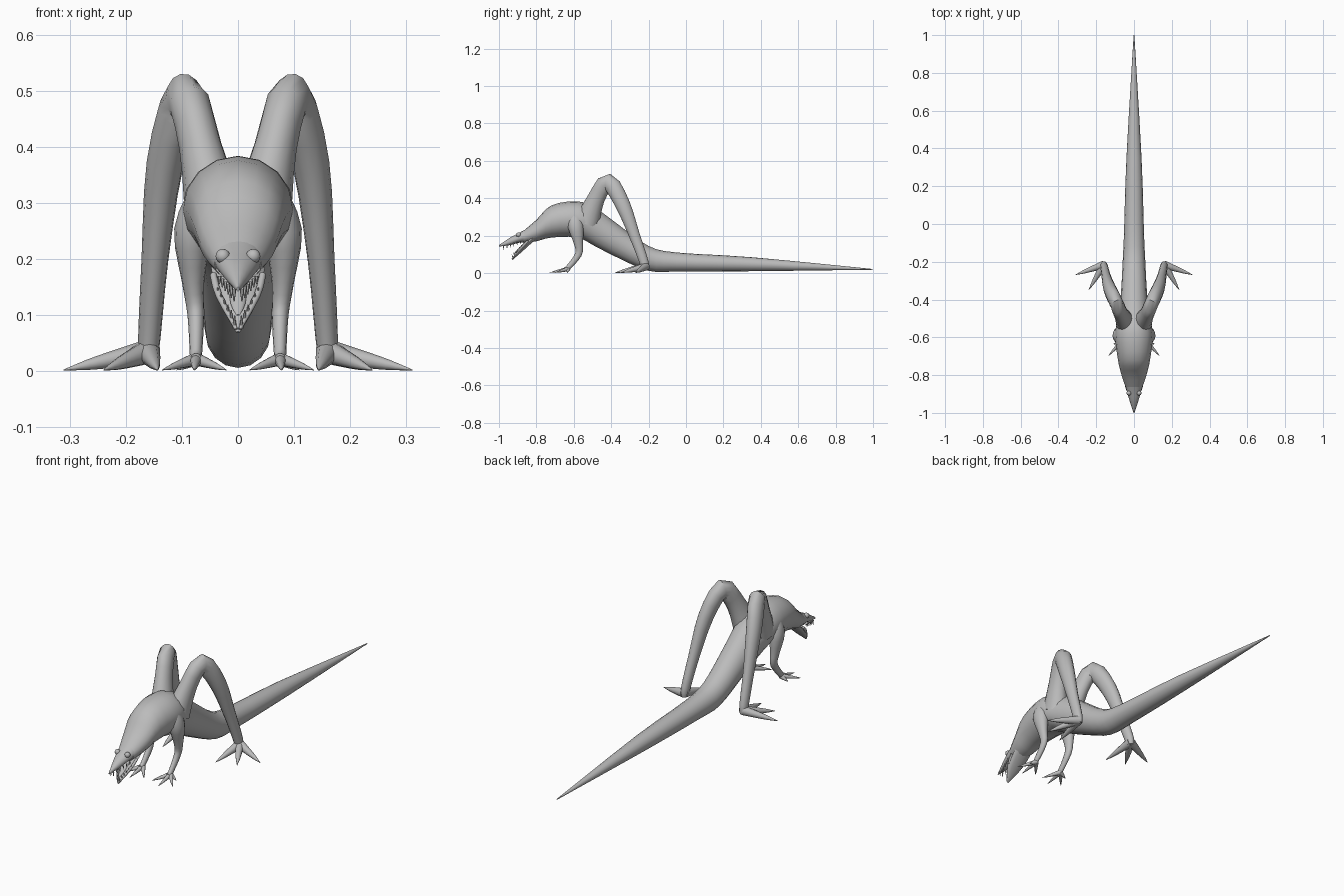
import bpy, bmesh, math
from mathutils import Vector

cube = bpy.data.objects.get("Cube")
if cube:
    bpy.data.objects.remove(cube, do_unlink=True)

GREY = (.5, .5, .5, 1)
skin = bpy.data.materials.new("grey_skin")
skin.use_nodes = True
skin.diffuse_color = GREY
skin.node_tree.nodes["Principled BSDF"].inputs["Base Color"].default_value = GREY

SIDE_AXIS = Vector((1, 0, 0))
LENGTH_AXIS = Vector((0, 1, 0))
UP_AXIS = Vector((0, 0, 1))


def finish(name, bm):
    """Turn a bmesh into a smooth shaded object."""
    bmesh.ops.recalc_face_normals(bm, faces=bm.faces)
    mesh = bpy.data.meshes.new(name)
    bm.to_mesh(mesh)
    bm.free()
    mesh.materials.append(skin)
    obj = bpy.data.objects.new(name, mesh)
    bpy.context.collection.objects.link(obj)
    bpy.ops.object.select_all(action="DESELECT")
    obj.select_set(True)
    bpy.context.view_layer.objects.active = obj
    bpy.ops.object.shade_smooth_by_angle(angle=math.radians(50))


def smooth_path(rows, steps=3):
    """Catmull-Rom interpolation of rows of numbers."""
    padded = [rows[0], *rows, rows[-1]]
    result = []
    for before, start, end, after in zip(padded, padded[1:], padded[2:], padded[3:]):
        for k in range(steps):
            t = k / steps
            result.append([
                q + t / 2 * (r - p + t * (2 * p - 5 * q + 4 * r - s + t * (3 * (q - r) + s - p)))
                for p, q, r, s in zip(before, start, end, after)])
    return result + [rows[-1]]


def add_loft(bm, rows, reference=SIDE_AXIS, direction=None, sides=14):
    """Skin elliptical rings given as x, y, z, half width, half depth."""
    rows = smooth_path(rows)
    points = [Vector(row[:3]) for row in rows]
    last = len(rows) - 1
    rings = []
    for i, (centre, row) in enumerate(zip(points, rows)):
        tangent = direction or points[min(i + 1, last)] - points[max(i - 1, 0)]
        depth_axis = tangent.cross(reference).normalized()
        width_axis = depth_axis.cross(tangent).normalized()
        ring = []
        for k in range(sides):
            angle = math.tau * k / sides
            ring.append(bm.verts.new(centre + width_axis * row[3] * math.cos(angle)
                                     + depth_axis * row[4] * math.sin(angle)))
        rings.append(ring)
    for lower, upper in zip(rings, rings[1:]):
        for k in range(sides):
            bm.faces.new((lower[k - 1], lower[k], upper[k], upper[k - 1]))
    bm.faces.new(rings[0])
    bm.faces.new(rings[-1])


def trunk(name, rows):
    """Upright rings along the length from rows of y, bottom, top, half width."""
    bm = bmesh.new()
    add_loft(bm, [(0, y, (low + top) / 2, width, (top - low) / 2) for y, low, top, width in rows],
             direction=LENGTH_AXIS, sides=16)
    finish(name, bm)


def limb(name, rows, depth=1, side=1):
    """Tube from rows of x, y, z, half width, with a fixed depth ratio."""
    bm = bmesh.new()
    add_loft(bm, [(x * side, y, z, width, width * depth) for x, y, z, width in rows])
    finish(name, bm)


def foot(name, root, thickness, tips, side):
    """Toes that taper from one ankle point to tips on the ground."""
    bm = bmesh.new()
    root = Vector(root)
    for x, y in tips:
        tip = Vector((x, y, .002))
        rows = []
        for reach in (0, .4, .7, .99):
            centre = root.lerp(tip, reach)
            radius = thickness * (1 - reach) ** .7
            rows.append((centre.x * side, centre.y, centre.z, radius, radius))
        add_loft(bm, rows, reference=UP_AXIS, sides=10)
    finish(name, bm)


def add_tooth(bm, x, y, root, tip, lean):
    """One pointed tooth."""
    add_loft(bm, [(x, y, root, .004, .004), (x, y - lean, tip, .001, .001)], sides=6)


# Trunk and tail
trunk("body_and_tail", [
    (-.87, .16, .225, .042), (-.8, .17, .285, .066), (-.72, .19, .362, .085),
    (-.58, .19, .384, .1), (-.48, .14, .345, .08), (-.35, .075, .25, .068),
    (-.2, .012, .145, .06), (-.05, .008, .11, .053), (.35, .01, .085, .04),
    (1, .018, .022, .002)])

# Head and jaws
trunk("upper_jaw", [(-.83, .165, .25, .05), (-.89, .163, .216, .037),
                    (-.94, .15, .19, .022), (-1, .142, .15, .002)])
limb("lower_jaw", [(0, -.82, .185, .048), (0, -.88, .125, .035), (0, -.93, .07, .004)], depth=.3)
limb("tongue", [(0, -.86, .16, .018), (0, -.9, .12, .013), (0, -.925, .1, .003)], depth=.4)

# Teeth along both jaw edges
teeth = bmesh.new()
count = 6
for side in (-1, 1):
    for k in range(count):
        forward = k / (count - 1)
        size = .014 + .008 * forward
        upper = .17 - .024 * forward
        lower = .135 - .058 * forward
        add_tooth(teeth, side * (.033 - .026 * forward), -.885 - .09 * forward,
                  upper, upper - size, lean=0)
        add_tooth(teeth, side * (.036 - .03 * forward), -.873 - .05 * forward,
                  lower, lower + size, lean=.008)
finish("teeth", teeth)

for label, side in (("left", 1), ("right", -1)):
    # Eye
    eye = bmesh.new()
    bmesh.ops.create_uvsphere(eye, u_segments=12, v_segments=8, radius=.013)
    bmesh.ops.translate(eye, verts=eye.verts, vec=(side * .027, -.895, .205))
    finish(label + "_eye", eye)

    # Raised rim of the lower jaw
    limb(label + "_jaw_rim", [(.044, -.845, .172, .006), (.034, -.88, .135, .006),
                              (.003, -.93, .075, .003)], side=side)

    # Hind leg: thigh up to a high knee, then shank down to the ankle
    limb(label + "_hind_leg", [
        (.04, -.53, .27, .055), (.067, -.48, .4, .038), (.095, -.415, .485, .037),
        (.13, -.34, .37, .033), (.148, -.275, .2, .024), (.158, -.225, .06, .02),
        (.16, -.22, .02, .016)], depth=1.25, side=side)

    # Front leg: shoulder, elbow bent back, wrist forward
    limb(label + "_front_leg", [
        (.06, -.6, .32, .025), (.08, -.59, .25, .034), (.08, -.575, .16, .02),
        (.075, -.575, .1, .015), (.075, -.63, .03, .011), (.075, -.65, .02, .01)],
        depth=1.25, side=side)

    # Feet
    foot(label + "_hind_foot", (.16, -.215, .035), .022,
         [(.312, -.27), (.24, -.35), (.143, -.38)], side)
    foot(label + "_front_foot", (.075, -.63, .022), .012,
         [(.136, -.7), (.078, -.73), (.02, -.7), (.11, -.635)], side)
